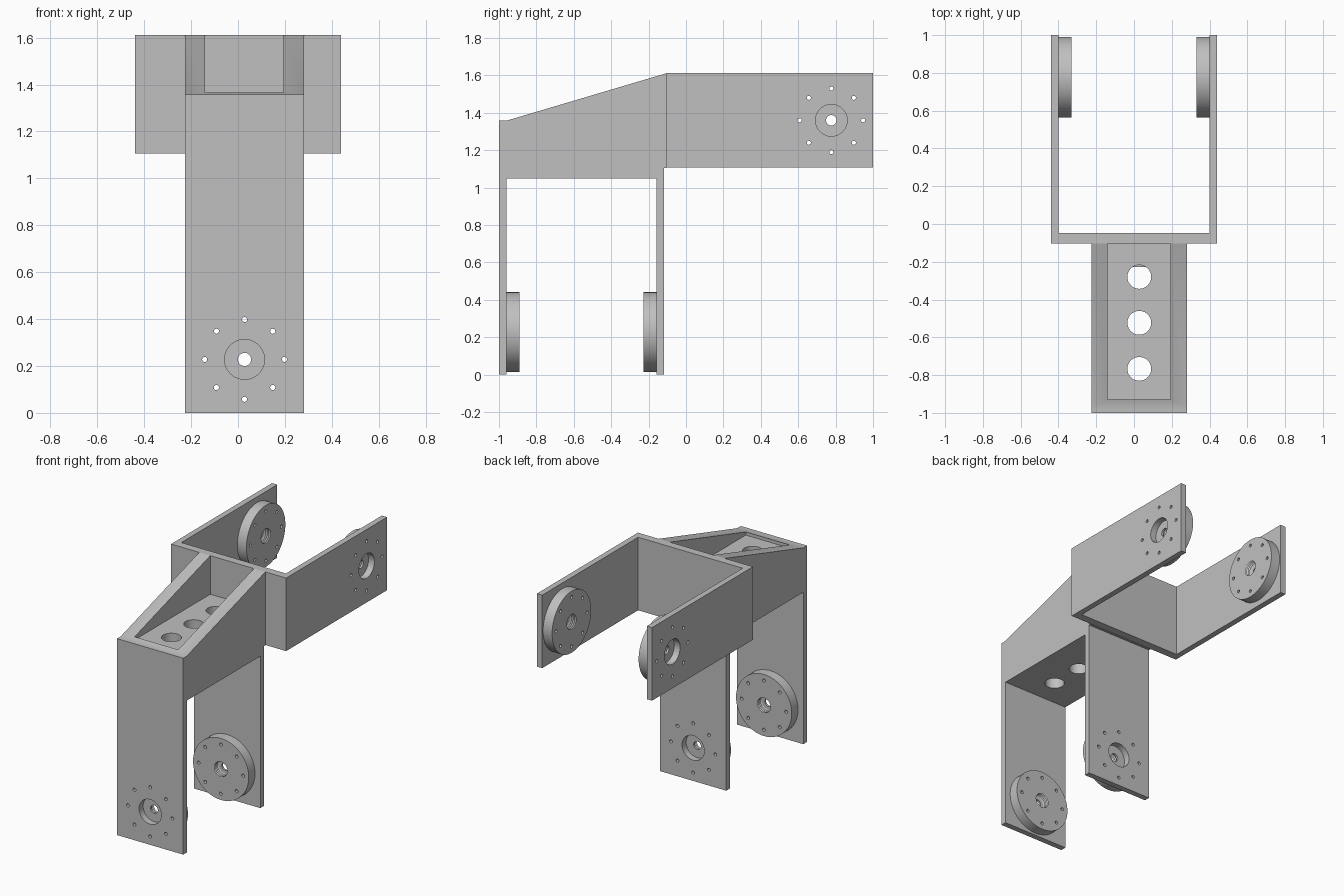
import bpy, bmesh
from math import cos, sin, tau, radians
from mathutils import Matrix, Vector

if "Cube" in bpy.data.objects:
    bpy.data.objects.remove(bpy.data.objects["Cube"], do_unlink=True)

grey = bpy.data.materials.new("satin grey")
grey.use_nodes = True
COLOUR = (0.527, 0.527, 0.527, 1)
grey.diffuse_color = COLOUR
grey.node_tree.nodes["Principled BSDF"].inputs["Base Color"].default_value = COLOUR


def lathe(bm, rings, matrix, sides=48):
    """Closed solid of revolution through (radius, height) rings."""
    loops = [[bm.verts.new(matrix @ Vector((r * cos(tau * i / sides), r * sin(tau * i / sides), h)))
              for i in range(sides)] for r, h in rings]
    bm.faces.new(loops[0][::-1])
    bm.faces.new(loops[-1])
    for a, b in zip(loops, loops[1:]):
        for i in range(sides):
            j = (i + 1) % sides
            bm.faces.new((a[i], a[j], b[j], b[i]))


def extrude(bm, points, offset):
    """Prism from a flat outline."""
    face = bm.faces.new([bm.verts.new(p) for p in points])
    ext = bmesh.ops.extrude_face_region(bm, geom=[face])["geom"]
    bmesh.ops.translate(bm, vec=offset, verts=[v for v in ext if isinstance(v, bmesh.types.BMVert)])


def finish(bm, name):
    bmesh.ops.recalc_face_normals(bm, faces=bm.faces[:])
    mesh = bpy.data.meshes.new(name)
    bm.to_mesh(mesh)
    bm.free()
    mesh.materials.append(grey)
    obj = bpy.data.objects.new(name, mesh)
    bpy.context.collection.objects.link(obj)
    return obj


def cut(obj, bm):
    """Subtract the cutter geometry and bake the result."""
    cutter = finish(bm, "cutter")
    cutter.hide_render = True
    mod = obj.modifiers.new("cut", "BOOLEAN")
    mod.operation, mod.solver, mod.object = "DIFFERENCE", "EXACT", cutter
    deps = bpy.context.evaluated_depsgraph_get()
    baked = bpy.data.meshes.new_from_object(obj.evaluated_get(deps))
    obj.modifiers.clear()
    obj.data = baked
    bpy.data.objects.remove(cutter, do_unlink=True)


MID = 0.028                      # centre line of the lower bracket
WALL, HUB = 0.04, 0.069          # plate and disc thickness


def mount(x, y, z, direction):
    turn = Vector(direction).to_track_quat("Z", "Y").to_matrix().to_4x4()
    return Matrix.Translation((x, y, z)) @ turn


def mount_holes(bm, matrix):
    # stepped centre bore with a ridged inner socket
    bore = [(0.085, -0.02), (0.085, 0.045), (0.028, 0.045), (0.028, 0.06), (0.05, 0.06)]
    for k in range(4):
        bore += [(0.06, 0.066 + k * 0.012), (0.05, 0.072 + k * 0.012)]
    lathe(bm, bore + [(0.06, 0.114), (0.06, 0.13)], matrix)
    # ring of bolt holes
    for k in range(8):
        a = tau * k / 8
        spot = matrix @ Matrix.Translation((0.17 * cos(a), 0.17 * sin(a), 0))
        lathe(bm, [(0.011, -0.02), (0.011, 0.13)], spot, 16)


mounts = {
    "lower_front_disc": mount(MID, -1, 0.228, (0, 1, 0)),
    "lower_rear_disc": mount(MID, -0.118, 0.228, (0, -1, 0)),
    "upper_left_disc": mount(0.44, 0.777, 1.36, (-1, 0, 0)),
    "upper_right_disc": mount(-0.44, 0.777, 1.36, (1, 0, 0)),
}

# lower bracket: two legs joined by a sloping bridge
bm = bmesh.new()
side = [(-1, 0), (-0.96, 0), (-0.96, 1.05), (-0.158, 1.05), (-0.158, 0), (-0.118, 0),
        (-0.118, 1.105), (-0.103, 1.105), (-0.103, 1.612), (-0.96, 1.358), (-1, 1.358)]
extrude(bm, [(-0.225, y, z) for y, z in side], (0.506, 0, 0))
lower = finish(bm, "lower_bracket")

# pocket in the bridge
bm = bmesh.new()
extrude(bm, [(-0.14, -0.93, 1.345), (0.194, -0.93, 1.345), (0.194, -0.05, 1.345), (-0.14, -0.05, 1.345)],
        (0, 0, 0.5))
cut(lower, bm)

# lightening holes and leg mounts
bm = bmesh.new()
for y in (-0.28, -0.523, -0.767):
    lathe(bm, [(0.063, 0.95), (0.063, 1.5)], Matrix.Translation((MID, y, 0)))
mount_holes(bm, mounts["lower_front_disc"])
mount_holes(bm, mounts["lower_rear_disc"])
cut(lower, bm)

# upper bracket: crossbar with two arms
bm = bmesh.new()
half = [(0.44, -0.103), (0.44, 1), (0.4, 1), (0.4, -0.048)]
plan = half + [(-x, y) for x, y in reversed(half)]
extrude(bm, [(x, y, 1.107) for x, y in plan], (0, 0, 0.505))
upper = finish(bm, "upper_bracket")
bm = bmesh.new()
mount_holes(bm, mounts["upper_left_disc"])
mount_holes(bm, mounts["upper_right_disc"])
cut(upper, bm)

# mounting discs on the inner faces
parts = [lower, upper]
for name, matrix in mounts.items():
    bm = bmesh.new()
    lathe(bm, [(0.213, WALL), (0.213, WALL + HUB)], matrix, 64)
    disc = finish(bm, name)
    bm = bmesh.new()
    mount_holes(bm, matrix)
    cut(disc, bm)
    parts.append(disc)

# smooth round walls, crisp edges
bpy.ops.object.select_all(action="DESELECT")
for obj in parts:
    obj.select_set(True)
bpy.context.view_layer.objects.active = lower
bpy.ops.object.shade_smooth_by_angle(angle=radians(30))
